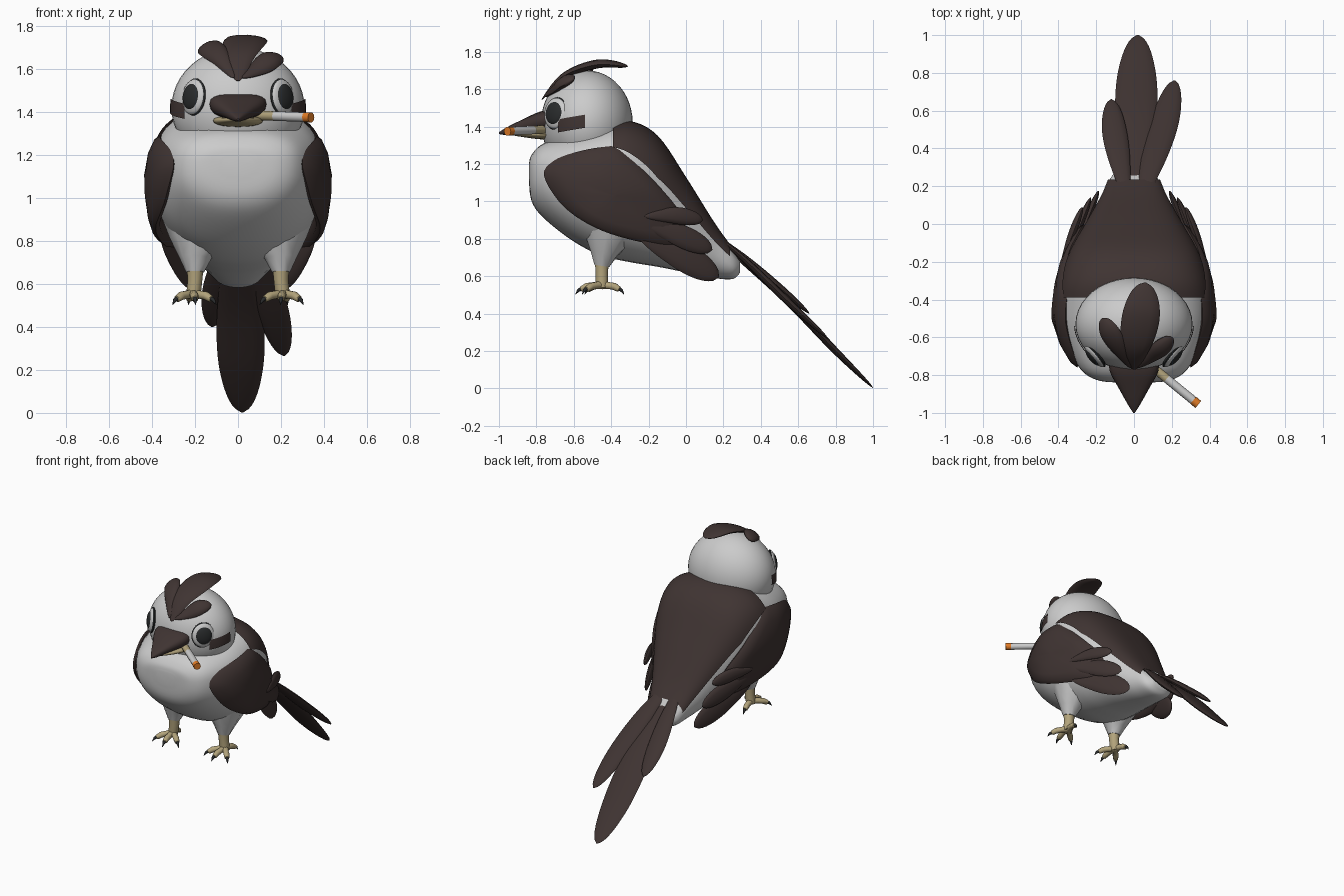
import bpy, bmesh, math
from mathutils import Vector as V

if "Cube" in bpy.data.objects:
    bpy.data.objects.remove(bpy.data.objects["Cube"])

def material(name, rgb):
    m = bpy.data.materials.new(name)
    m.diffuse_color = (*rgb, 1)
    m.use_nodes = True
    m.node_tree.nodes["Principled BSDF"].inputs["Base Color"].default_value = m.diffuse_color
    return m

BROWN = material("dark_brown", (.05, .034, .032))
TAN = material("tan", (.45, .37, .2))
WHITE = material("white", (.8, .8, .8))
BLACK = material("black", (.022, .024, .025))
ORANGE = material("orange", (.75, .2, .02))

def spline(pts, n, closed=False):
    """Catmull-Rom samples through tuples of any length."""
    k, out = len(pts), []
    get = (lambda i: pts[i % k]) if closed else (lambda i: pts[max(0, min(k - 1, i))])
    for i in range(k if closed else k - 1):
        for j in range(n):
            t = j / n
            out.append(tuple(.5 * (2*b + (c - a)*t + (2*a - 5*b + 4*c - d)*t*t + (3*b - a - 3*c + d)*t**3)
                             for a, b, c, d in zip(get(i-1), get(i), get(i+1), get(i+2))))
    return out if closed else out + [tuple(pts[-1])]

def finish(o, mat, mirror, angle=50):
    if mat:
        o.data.materials.append(mat)
    bpy.ops.object.select_all(action='DESELECT')
    o.select_set(True)
    bpy.context.view_layer.objects.active = o
    bpy.ops.object.shade_smooth_by_angle(angle=math.radians(angle))
    if mirror:
        o.modifiers.new("mirror", 'MIRROR')
    return o

def loft(name, rings, mat=None, mirror=False, closed=True, angle=50):
    bm = bmesh.new()
    vr = [[bm.verts.new(p) for p in r] for r in rings]
    n = len(vr[0])
    for a, b in zip(vr, vr[1:]):
        for i in range(n if closed else n - 1):
            j = (i + 1) % n
            bm.faces.new((a[i], a[j], b[j], b[i]))
    if closed:
        bm.faces.new(vr[0])
        bm.faces.new(vr[-1])
    bmesh.ops.recalc_face_normals(bm, faces=bm.faces)
    me = bpy.data.meshes.new(name)
    bm.to_mesh(me)
    bm.free()
    o = bpy.data.objects.new(name, me)
    bpy.context.collection.objects.link(o)
    return finish(o, mat, mirror, angle)

def sweep(name, path, widths, depths, normal, mat, mirror=False, n=12):
    """Elliptical tube along a path, wide across and deep along the normal."""
    path, rings = [V(p) for p in path], []
    for i, p in enumerate(path):
        t = (path[min(i+1, len(path)-1)] - path[max(i-1, 0)]).normalized()
        s = t.cross(V(normal)).normalized()
        u = s.cross(t)
        rings.append([p + s*widths[i]*math.cos(k*math.tau/n) + u*depths[i]*math.sin(k*math.tau/n)
                      for k in range(n)])
    return loft(name, rings, mat, mirror)

def feather(name, path, width, depth, normal, mirror=False):
    pts = spline(path, 8)
    m = len(pts) - 1
    prof = [max(.02, math.sin(math.pi * (.03 + .97*i/m)**1.4))**.65 for i in range(m)] + [.05]
    sweep(name, pts, [width*f for f in prof], [depth*f for f in prof], normal, BROWN, mirror)

def tube(name, path, radii, mat, normal=(.01, .9, .3), mirror=True):
    sweep(name, path, radii, radii, normal, mat, mirror, 10)

def spow(v, e):
    return math.copysign(abs(v)**e, v)

def section(st, a, grow=0):
    """Point on the body cross-section (y, bottom, top, half width)."""
    y, zb, zt, hw = st
    zc = zb + .58*(zt - zb)
    s, e = math.sin(a), 2/2.8 if math.sin(a) > 0 else 2/2.2
    rz = (zt - zc if s > 0 else zc - zb) + grow
    return ((hw + grow)*spow(math.cos(a), e), y, zc + rz*spow(s, e))

# body
stations = spline([(-.84, 1.11, 1.2, .08), (-.825, 1.0, 1.25, .2), (-.76, .91, 1.31, .29), (-.6, .785, 1.36, .37),
                   (-.45, .71, 1.4, .395), (-.3, .675, 1.42, .385), (-.15, .65, 1.34, .335), (0, .62, 1.12, .25),
                   (.15, .59, .88, .165), (.25, .585, .74, .12), (.29, .62, .68, .07)], 5)
loft("body", [[section(s, k*math.tau/40) for k in range(40)] for s in stations])

# dark back patch laid over the body
back = [s for s in stations if -.4 < s[0] < .25]
rings = []
for s in back:
    lo = math.radians(8 + 20*max(0, -.15 - s[0])/.25)
    rings.append([section(s, lo + (math.pi - 2*lo)*k/28, .01) for k in range(29)])
loft("back_plumage", rings, BROWN, closed=False)

# head
HC, HR = V((0, -.53, 1.42)), V((.31, .245, .28))
bpy.ops.mesh.primitive_uv_sphere_add(segments=40, ring_count=24, radius=1, location=HC)
head = bpy.context.object
head.name, head.scale = "head", HR
finish(head, None, False)

# eye stripe
stripe = []
for z in (1.395, 1.43, 1.465):
    f = math.sqrt(1 - ((z - 1.42)/.28)**2)
    stripe.append([(.317*f*math.cos(a), -.53 + .252*f*math.sin(a), z + .04*a)
                   for a in (math.radians(-38 + 6*k) for k in range(7))])
loft("eye_stripe", stripe, BROWN, True, closed=False)

# eyes: dark rim, white ring, pupil
look = V((.76, -.64, .12)).normalized()
for name, r, d, off, mat in (("eye_rim", .088, .02, -.004, BLACK), ("eye_white", .083, .026, 0, WHITE),
                             ("pupil", .062, .022, .012, BLACK)):
    c = V((.208, -.697, 1.47)) + look*off
    ts = [math.radians(-90 + 15*k) for k in range(13)]
    ts[0], ts[-1] = math.radians(-89), math.radians(89)
    sweep(name, [c + look*d*math.sin(t) for t in ts], [r*math.cos(t)*.92 for t in ts],
          [r*math.cos(t) for t in ts], (0, 0, 1), mat, True, 28)

# beak
def beak(name, sts, mat):
    loft(name, [[section(s, k*math.tau/20) for k in range(20)] for s in spline(sts, 4)], mat)

beak("upper_beak", [(-.7, 1.365, 1.49, .13), (-.78, 1.365, 1.48, .128), (-.88, 1.36, 1.435, .075),
                    (-.96, 1.355, 1.395, .03), (-1, 1.36, 1.37, .004)], BROWN)
beak("lower_beak", [(-.68, 1.33, 1.385, .12), (-.78, 1.332, 1.38, .11), (-.88, 1.345, 1.375, .062),
                    (-.955, 1.358, 1.37, .01)], TAN)

# cigarette
a, b = V((.07, -.735, 1.385)), V((.34, -.955, 1.375))
for name, f, g, r, mat in (("cigarette_filter", 0, .38, .023, TAN), ("cigarette_paper", .38, .9, .023, WHITE),
                           ("cigarette_ember", .9, 1, .024, ORANGE)):
    tube(name, [a.lerp(b, f), a.lerp(b, g)], [r, r], mat, (0, 0, 1), False)

# crest
feather("crest_middle", [(0, -.77, 1.545), (.01, -.65, 1.67), (.04, -.47, 1.735), (.06, -.31, 1.722)],
        .1, .024, (0, -.4, 1))
feather("crest_left", [(-.02, -.76, 1.56), (-.08, -.66, 1.65), (-.13, -.57, 1.695), (-.17, -.5, 1.695)],
        .06, .028, (-.4, -.5, 1))
feather("crest_right", [(.02, -.76, 1.56), (.09, -.7, 1.6), (.15, -.65, 1.64), (.205, -.6, 1.655)],
        .055, .028, (.4, -.6, 1))

# wings
XS = spline([(-.8, .32), (-.6, .41), (-.45, .437), (-.2, .395), (0, .32), (.2, .25)], 10)

def wing_x(y, z):
    x = min(XS, key=lambda p: abs(p[0] - y))
    i = min(max(XS.index(x) - (x[0] > y), 0), len(XS) - 2)
    (y0, x0), (y1, x1) = XS[i], XS[i+1]
    return x0 + (x1 - x0)*(y - y0)/(y1 - y0) - .1*max(0, 1.05 - z) - .9*max(0, z - 1.08)**2

outline = spline([(-.76, 1.14), (-.71, 1.215), (-.6, 1.26), (-.45, 1.29), (-.35, 1.28), (-.2, 1.14), (-.05, .97),
                  (0, .86), (-.04, .76), (-.18, .77), (-.4, .825), (-.56, .9), (-.68, 1.0)], 4, True)
cy, cz = -.38, 1.03
rings = []
for r, h in ((.02, -1), (.35, -1), (.7, -.9), (.93, -.6), (1, 0), (.93, .6), (.7, .9), (.35, 1), (.02, 1)):
    ring = [(cy + (y - cy)*r, cz + (z - cz)*r) for y, z in outline]
    rings.append([(wing_x(y, z) - .035 + .035*h, y, z) for y, z in ring])
loft("wing", rings, BROWN, True)

for i, (p, w, o) in enumerate(((((-.22, .92), (-.06, .925), (.09, .9)), .046, .0),
                               (((-.22, .88), (-.04, .82), (.14, .74)), .062, -.01),
                               (((-.24, .8), (-.03, .71), (.175, .595)), .078, -.025))):
    feather("wing_feather_%d" % (i + 1), [(wing_x(y, z) + o, y, z) for y, z in p], w, .02, (1, .35, .1), True)

# tail
feather("tail_middle", [(0, .08, .86), (0, .3, .68), (.01, .55, .46), (.015, .8, .2), (.02, 1, .003)],
        .112, .02, (0, .7, .7))
feather("tail_left", [(-.03, .1, .86), (-.07, .3, .71), (-.105, .5, .54), (-.12, .66, .4)], .066, .02, (0, .7, .7))
feather("tail_right", [(.03, .1, .86), (.09, .3, .7), (.165, .55, .46), (.215, .76, .265)], .076, .02, (0, .7, .7))

# thighs, legs and feet
tube("thigh", [(.18, -.4, .9), (.19, -.42, .8), (.2, -.44, .72), (.2, -.45, .655)], [.18, .13, .075, .042], None)
tube("leg", [(.2, -.45, .7), (.2, -.45, .62), (.205, -.45, .57), (.21, -.45, .535)], [.042, .034, .034, .03], TAN)
for i, deg in enumerate((-140, -95, -48, 80)):
    d = V((math.cos(math.radians(deg)), math.sin(math.radians(deg)), 0))
    c, L = V((.21, -.45, 0)), .1 if i != 3 else .085
    at = lambda s, z: c + d*L*s + V((0, 0, z))
    tube("toe_%d" % (i + 1), [at(0, .553), at(.45, .55), at(.8, .545), at(1.1, .53), at(1.15, .526)],
         [.024, .019, .02, .016, .006], TAN, (.01, .02, 1))
    tube("claw_%d" % (i + 1), [at(1.0, .537), at(1.25, .525), at(1.42, .503)], [.013, .009, .001],
         BLACK, (.01, .02, 1))
